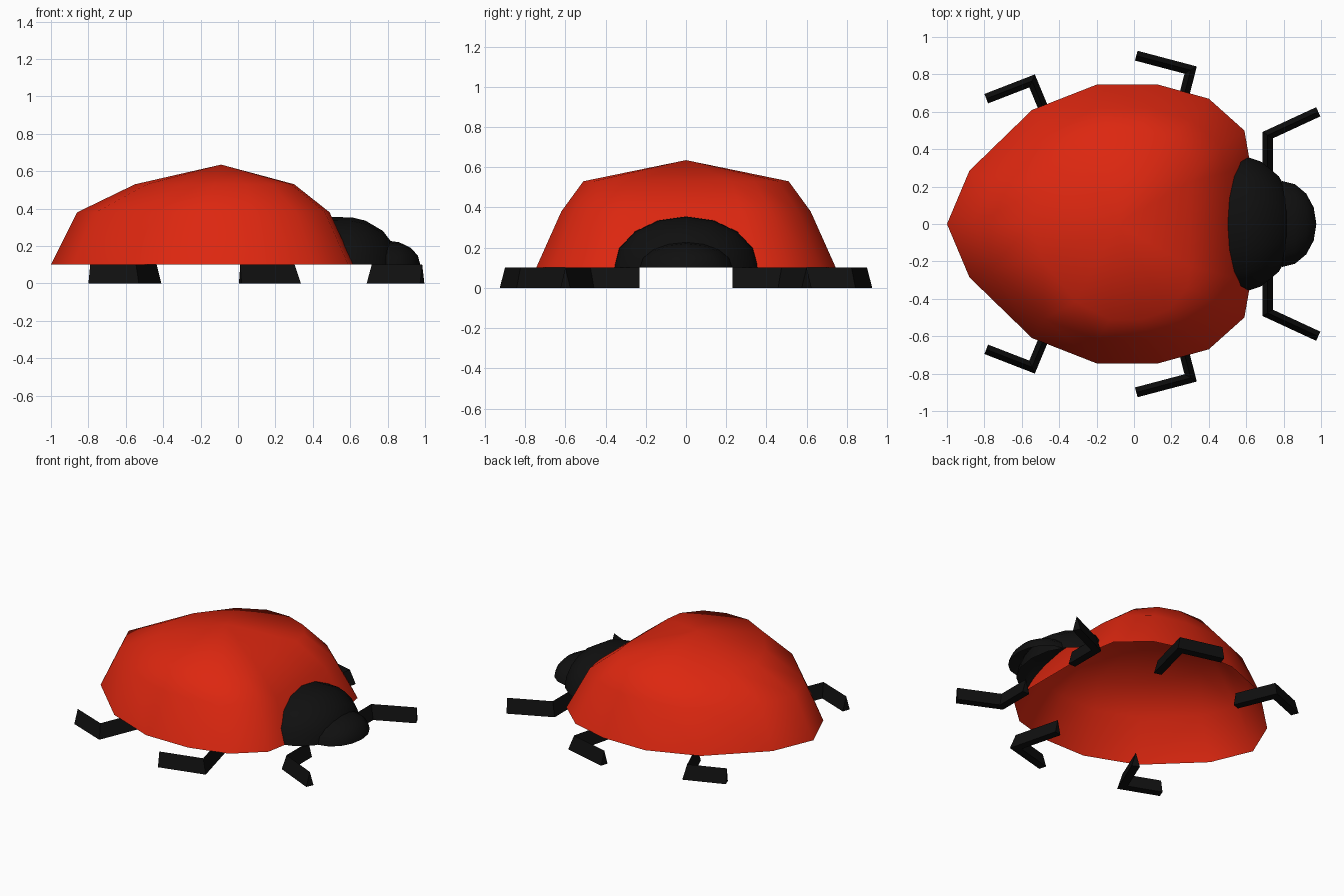
import bpy, bmesh, math
from mathutils import Vector

if "Cube" in bpy.data.objects:
    bpy.data.objects.remove(bpy.data.objects["Cube"])


def material(name, rgb):
    m = bpy.data.materials.new(name)
    m.diffuse_color = (*rgb, 1)
    m.use_nodes = True
    m.node_tree.nodes["Principled BSDF"].inputs["Base Color"].default_value = m.diffuse_color
    return m


RED = material("red", (0.72, 0.02, 0.005))
BLACK = material("black", (0.005, 0.005, 0.005))


def make(name, build, mat, angle):
    bm = bmesh.new()
    build(bm)
    bmesh.ops.recalc_face_normals(bm, faces=bm.faces)
    me = bpy.data.meshes.new(name)
    bm.to_mesh(me)
    bm.free()
    me.materials.append(mat)
    ob = bpy.data.objects.new(name, me)
    bpy.context.collection.objects.link(ob)
    bpy.ops.object.select_all(action='DESELECT')
    ob.select_set(True)
    bpy.context.view_layer.objects.active = ob
    bpy.ops.object.shade_smooth_by_angle(angle=math.radians(angle))
    return ob


def loft(bm, rings, closed, tip=None):
    """Skin successive rings, ending in an optional tip point."""
    vs = [[bm.verts.new(p) for p in r] for r in rings]
    n = len(vs[0])
    steps = range(n if closed else n - 1)
    for a, b in zip(vs, vs[1:]):
        for i in steps:
            j = (i + 1) % n
            bm.faces.new((a[i], a[j], b[j], b[i]))
    if tip:
        t = bm.verts.new(tip)
        for i in steps:
            bm.faces.new((vs[-1][i], vs[-1][(i + 1) % n], t))
    return vs


# Wing shell: egg-shaped outline shrinking upward, open underneath
half = [(-0.88, 0.285), (-0.545, 0.61), (-0.2, 0.745), (0.13, 0.745),
        (0.4, 0.67), (0.59, 0.5), (0.62, 0.33)]
outline = [(-1, 0)] + half + [(0.62, 0)] + [(x, -y) for x, y in reversed(half)]
levels = [(0.1, -0.19, 1, 1), (0.38, -0.185, 0.833, 0.832), (0.53, -0.125, 0.525, 0.685)]


def shell(bm):
    rings = [[(cx + (x + 0.19) * sx, y * sy, z) for x, y in outline]
             for z, cx, sx, sy in levels]
    loft(bm, rings, True, (-0.09, 0, 0.635))


make("wing_shell", shell, RED, 60)


# Thorax and head: quarter domes facing forward, back rim leaning on the part behind
def dome(cx, length, ry, rz, rim=None):
    def build(bm):
        rings = []
        if rim:
            rings.append([(rim[0] + (rim[1] - rim[0]) * math.sin(a), ry * math.cos(a),
                           0.1 + rz * math.sin(a))
                          for a in (math.pi * i / 8 for i in range(9))])
        for k in range(4):
            t = math.pi / 2 * (k + (0.35 if rim and k == 0 else 0)) / 4
            rings.append([(cx + length * math.sin(t), ry * math.cos(t) * math.cos(a),
                           0.1 + rz * math.cos(t) * math.sin(a))
                          for a in (math.pi * i / 8 for i in range(9))])
        loft(bm, rings, False, (cx + length, 0, 0.1))
    return build


make("thorax", dome(0.57, 0.29, 0.36, 0.255, (0.6, 0.49)), BLACK, 60)
make("head", dome(0.79, 0.185, 0.23, 0.13), BLACK, 60)


# Legs: bent bars with a triangular section, mirrored to the other side
def leg(path, w=0.027):
    pts = [Vector(p) for p in path]

    def build(bm):
        dirs = [(b - a).normalized() for a, b in zip(pts, pts[1:])]
        rings = []
        for i, p in enumerate(pts):
            d0, d1 = dirs[max(i - 1, 0)], dirs[min(i, len(dirs) - 1)]
            n0, n1 = Vector((-d0.y, d0.x)), Vector((-d1.y, d1.x))
            m = (n0 + n1) * w / (1 + n0.dot(n1))
            rings.append([(p.x + m.x, p.y + m.y, 0), (p.x - m.x, p.y - m.y, 0),
                          (p.x, p.y, 0.1)])
        vs = loft(bm, rings, True)
        bm.faces.new(vs[0])
        bm.faces.new(vs[-1])
    return build


legs = {
    "front_legs": [(0.715, 0.23), (0.715, 0.475), (0.985, 0.6)],
    "middle_legs": [(0.22, 0.5), (0.303, 0.823), (0.012, 0.9)],
    "rear_legs": [(-0.435, 0.5), (-0.545, 0.765), (-0.79, 0.67)],
}
for name, path in legs.items():
    ob = make(name, leg(path), BLACK, 30)
    mod = ob.modifiers.new("mirror", 'MIRROR')
    mod.use_axis = (False, True, False)
